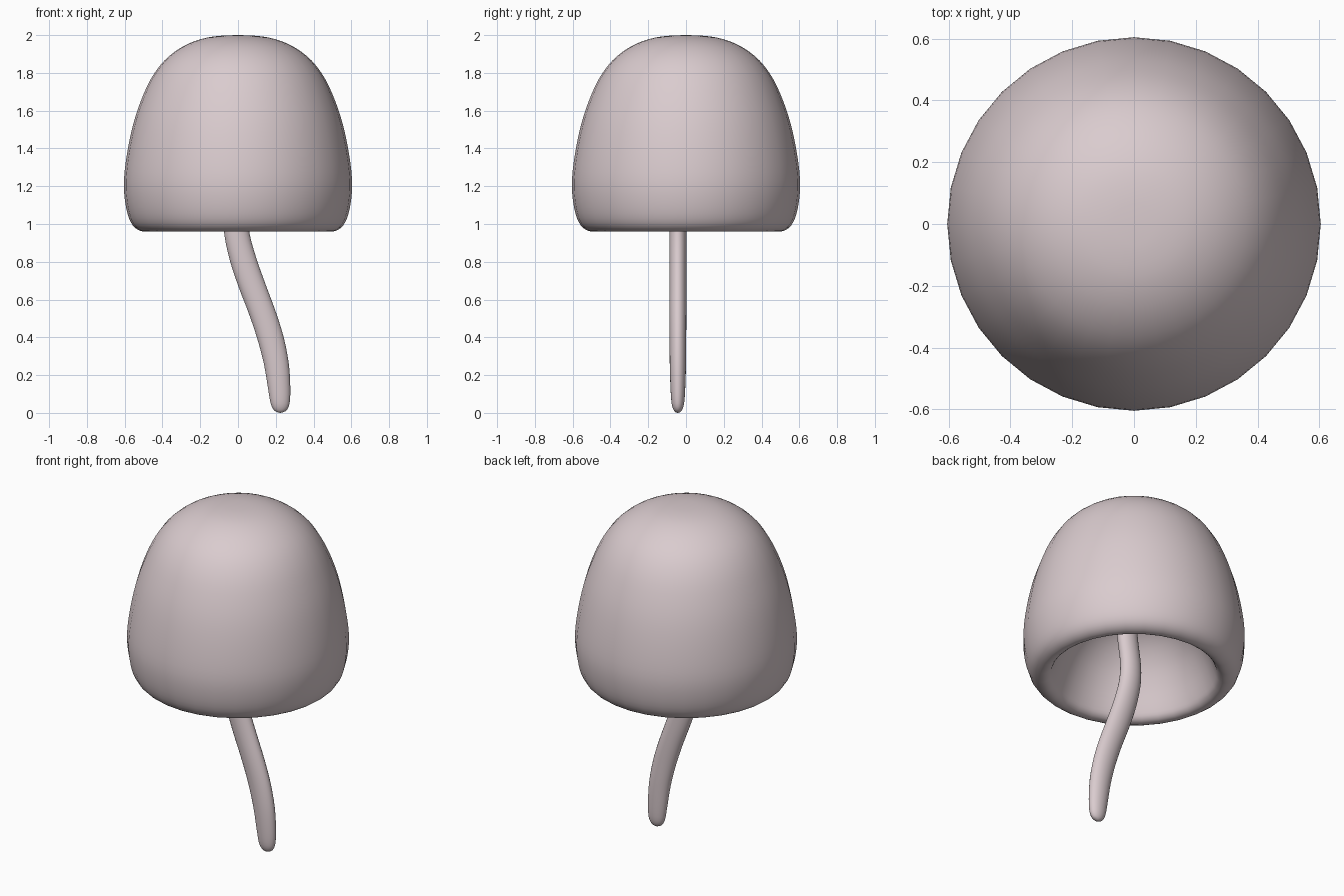
import bpy, bmesh, math

if "Cube" in bpy.data.objects:
    bpy.data.objects.remove(bpy.data.objects["Cube"])

skin = bpy.data.materials.new("pale_mauve")
skin.diffuse_color = (0.70, 0.60, 0.62, 1)
skin.use_nodes = True
skin.node_tree.nodes["Principled BSDF"].inputs["Base Color"].default_value = skin.diffuse_color


def spline(points, steps):
    """Catmull-Rom curve through tuples of any length."""
    p = [tuple(2 * a - b for a, b in zip(points[0], points[1]))] + points
    p.append(tuple(2 * a - b for a, b in zip(points[-1], points[-2])))
    out = []
    for i in range(1, len(p) - 2):
        for s in range(steps):
            t = s / steps
            out.append(tuple(
                0.5 * (2 * b + (c - a) * t + (2 * a - 5 * b + 4 * c - d) * t * t
                       + (3 * b - a - 3 * c + d) * t ** 3)
                for a, b, c, d in zip(*p[i - 1:i + 3])))
    return out + [points[-1]]


def skin_rings(name, rings):
    """Join rings of points into a smooth closed surface; single points are poles."""
    bm = bmesh.new()
    vr = [[bm.verts.new(co) for co in r] for r in rings]
    for a, b in zip(vr, vr[1:]):
        n = max(len(a), len(b))
        for i in range(n):
            j = (i + 1) % n
            if len(a) == 1:
                bm.faces.new((a[0], b[i], b[j]))
            elif len(b) == 1:
                bm.faces.new((a[i], b[0], a[j]))
            else:
                bm.faces.new((a[i], b[i], b[j], a[j]))
    bmesh.ops.recalc_face_normals(bm, faces=bm.faces)
    me = bpy.data.meshes.new(name)
    bm.to_mesh(me)
    bm.free()
    me.polygons.foreach_set("use_smooth", [True] * len(me.polygons))
    me.materials.append(skin)
    ob = bpy.data.objects.new(name, me)
    bpy.context.collection.objects.link(ob)
    return ob


def ring(cx, cy, z, rx, ry, n):
    return [(cx + rx * math.cos(2 * math.pi * i / n),
             cy + ry * math.sin(2 * math.pi * i / n), z) for i in range(n)]


# Cap: outer dome, rolled lip, hollow underside (radius, height)
cap_profile = [(0, 2), (0.1, 1.996), (0.2, 1.978), (0.3, 1.935), (0.39, 1.865),
               (0.46, 1.77), (0.515, 1.65), (0.557, 1.52), (0.588, 1.37),
               (0.604, 1.23), (0.598, 1.12), (0.577, 1.03), (0.545, 0.98),
               (0.5, 0.96), (0.463, 0.975), (0.44, 1.02), (0.40, 1.13),
               (0.345, 1.24), (0.26, 1.34), (0.14, 1.41), (0, 1.43)]
curve = spline(cap_profile, 3)
rings = [[(0, 0, 2)]] + [ring(0, 0, z, r, r, 32) for r, z in curve[1:-1]] + [[(0, 0, 1.43)]]
skin_rings("cap", rings)

# Stem: bent, flattened tube with a rounded foot (x, height, half width, half depth)
stem_path = [(0.224, 0.002, 0.012, 0.010), (0.224, 0.015, 0.034, 0.022),
             (0.223, 0.05, 0.050, 0.033), (0.218, 0.13, 0.059, 0.039),
             (0.203, 0.26, 0.066, 0.043), (0.171, 0.4, 0.071, 0.044),
             (0.127, 0.535, 0.073, 0.045), (0.076, 0.67, 0.074, 0.045),
             (0.028, 0.81, 0.072, 0.045), (-0.006, 0.95, 0.067, 0.045),
             (-0.012, 1.07, 0.064, 0.045), (0.006, 1.2, 0.064, 0.045),
             (0.02, 1.32, 0.064, 0.045), (0.025, 1.44, 0.064, 0.045)]
sp = spline(stem_path, 3)
rings = [[(0.224, -0.043, 0)]] + [ring(x, -0.043, z, a, b, 24) for x, z, a, b in sp]
rings.append([(0.025, -0.043, 1.44)])
skin_rings("stem", rings)
